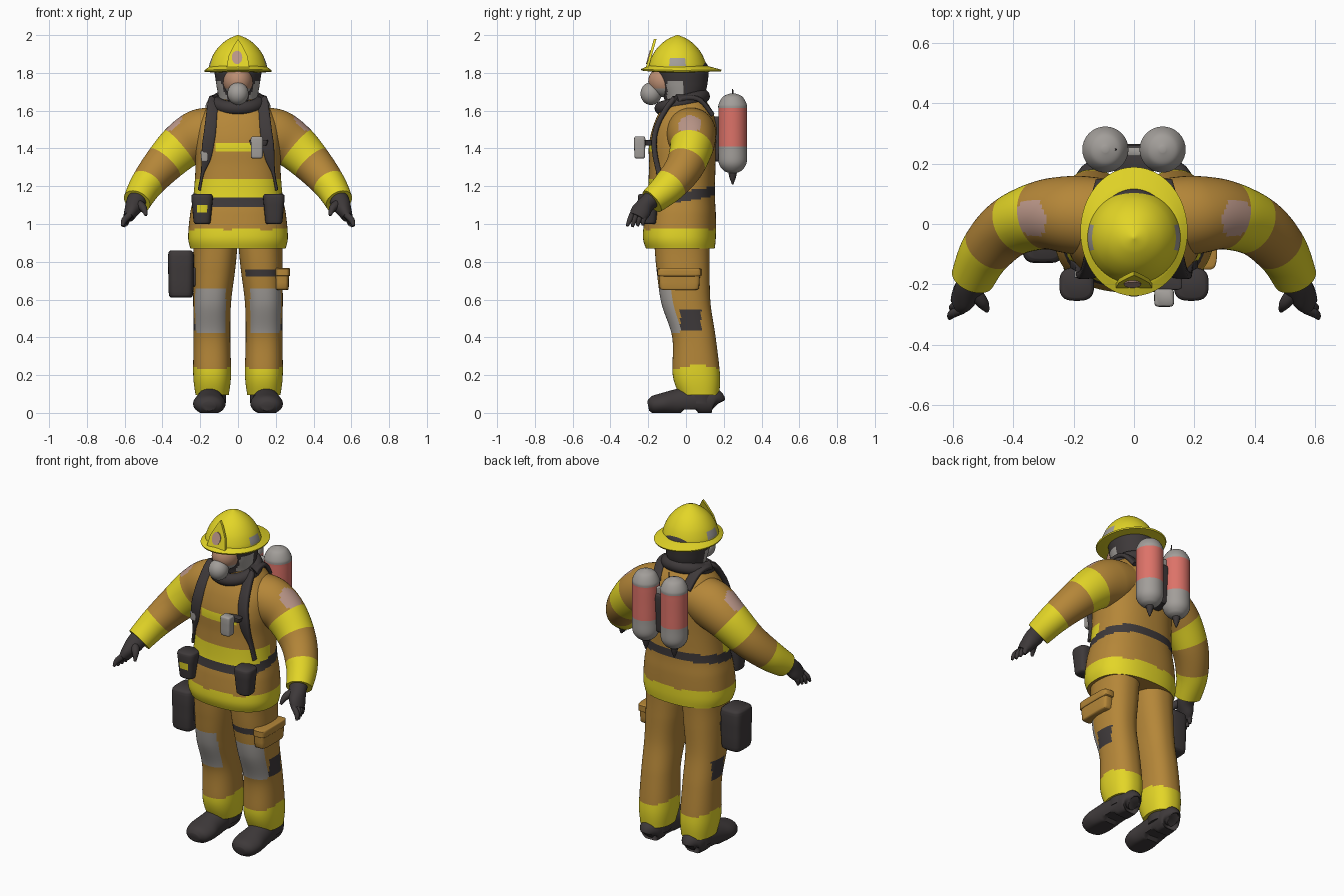
import bpy, bmesh, math
from mathutils import Vector, Matrix
from mathutils.bvhtree import BVHTree

old = bpy.data.objects.get("Cube")
if old:
    bpy.data.objects.remove(old)

COLORS = {"canvas_brown": (0.46, 0.24, 0.04), "safety_yellow": (0.77, 0.67, 0.02),
          "charcoal": (0.048, 0.041, 0.042), "grey": (0.36, 0.34, 0.32),
          "tank_red": (0.72, 0.17, 0.14), "skin": (0.50, 0.27, 0.17), "badge_pink": (0.50, 0.31, 0.25)}
MATS = {}
for name, rgb in COLORS.items():
    m = bpy.data.materials.new(name)
    m.use_nodes = True
    m.diffuse_color = (*rgb, 1)
    m.node_tree.nodes["Principled BSDF"].inputs["Base Color"].default_value = (*rgb, 1)
    MATS[name] = m
BROWN, YELLOW, DARK, GREY, RED, SKIN, PINK = COLORS


def finish(name, bm, color, rule=None, angle=45):
    """Turn a bmesh into an object, colouring faces by rule(center, ring)."""
    bmesh.ops.recalc_face_normals(bm, faces=bm.faces)
    ring = bm.faces.layers.float.get("ring")
    names = [color]
    for f in bm.faces:
        c = (rule(f.calc_center_median(), f[ring] if ring else 0) if rule else None) or color
        if c not in names:
            names.append(c)
        f.material_index = names.index(c)
    me = bpy.data.meshes.new(name)
    bm.to_mesh(me)
    bm.free()
    if ring:
        me.attributes.remove(me.attributes["ring"])
    for n in names:
        me.materials.append(MATS[n])
    me.shade_smooth()
    me.set_sharp_from_angle(angle=math.radians(angle))
    ob = bpy.data.objects.new(name, me)
    bpy.context.scene.collection.objects.link(ob)
    return ob


def spline(p, t, smooth):
    i = min(int(t), len(p) - 2)
    f = t - i
    if not smooth:
        return p[i].lerp(p[i + 1], f)
    a, b, c, d = p[max(i - 1, 0)], p[i], p[i + 1], p[min(i + 2, len(p) - 1)]
    return b + 0.5 * f * ((c - a) + f * ((2 * a - 5 * b + 4 * c - d) + f * (3 * (b - c) + d - a)))


def loft(name, rings, color, rule=None, sub=6, seg=32, power=2, ref=None, smooth=True, shape=None, s=1):
    """Skin through rings (x, y, z, ra, rb); level rings unless ref orients them to the path."""
    keys = [Vector(r) for r in rings]
    bm = bmesh.new()
    lay = bm.faces.layers.float.new("ring")
    rows, ts = [], []
    total = (len(keys) - 1) * sub
    for k in range(total + 1):
        t = k / sub
        p = spline(keys, t, smooth)
        u, v = Vector((1, 0, 0)), Vector((0, 1, 0))
        if ref:
            d = spline(keys, min(t + .05, len(keys) - 1), smooth) - spline(keys, max(t - .05, 0), smooth)
            d = Vector(d[:3])
            u = d.cross(Vector(ref)).normalized()
            v = d.cross(u).normalized()
        row = []
        for j in range(seg):
            a = math.tau * j / seg
            ca, sa = math.cos(a), math.sin(a)
            co = Vector(p[:3])
            co += u * max(p[3], .001) * math.copysign(abs(ca) ** (2 / power), ca)
            co += v * max(p[4], .001) * math.copysign(abs(sa) ** (2 / power), sa)
            if shape:
                co = shape(co)
            row.append(bm.verts.new((co.x * s, co.y, co.z)))
        rows.append(row)
        ts.append(t)
    for k in range(total):
        for j in range(seg):
            n = (j + 1) % seg
            f = bm.faces.new((rows[k][j], rows[k][n], rows[k + 1][n], rows[k + 1][j]))
            f[lay] = (ts[k] + ts[k + 1]) / 2
    for row, t in ((rows[0], 0), (rows[-1], ts[-1])):
        bm.faces.new(row)[lay] = t
    return finish(name, bm, color, rule)


def block(name, c, size, color, rule=None, taper=.85, power=5):
    """Soft upright box with rounded ends."""
    (x, y, z), (w, d, h) = c, size
    prof = [(-.5, .8), (-.46, .95), (-.38, 1), (.38, 1), (.46, .95), (.5, .8)]
    rings = [(x, y, z + k * h, w / 2 * r * (1 if k > 0 else taper), d / 2 * r * (1 if k > 0 else taper))
             for k, r in prof]
    return loft(name, rings, color, rule, sub=3, power=power, smooth=False)


def ball(name, c, size, color, rule=None):
    bm = bmesh.new()
    bmesh.ops.create_uvsphere(bm, u_segments=32, v_segments=20, radius=1,
                              matrix=Matrix.Translation(c) @ Matrix.Diagonal((*size, 1)))
    return finish(name, bm, color, rule)


def plate(name, pts, y0, y1, color, lean=0):
    """Flat outline in x, z, given thickness in y."""
    bm = bmesh.new()
    z0 = pts[0][1]
    f = bm.faces.new([bm.verts.new((x, y0 + lean * (z - z0), z)) for x, z in pts])
    ext = bmesh.ops.extrude_face_region(bm, geom=[f])["geom"]
    bmesh.ops.translate(bm, vec=(0, y1 - y0, 0), verts=[g for g in ext if isinstance(g, bmesh.types.BMVert)])
    return finish(name, bm, color, angle=30)


# Jacket with reflective bands, belt and front split
def jacket_rule(c, t):
    belt = 1.123 + .167 * c.y
    if c.z < .975 + .006 * math.sin(c.x * 30):
        return BROWN if abs(c.x) < .008 and c.y < 0 else YELLOW
    if belt < c.z < belt + .05:
        return DARK
    if c.y < -.03 and 1.13 < c.z < 1.235:
        return YELLOW
    if c.y < -.1 and 1.38 < c.z < 1.425 and abs(c.x) < .12:
        return YELLOW


jacket = loft("jacket", [(0, -.03, .87, .252, .182), (0, -.035, .93, .264, .193), (0, -.03, 1.05, .254, .188),
                         (0, -.025, 1.15, .236, .178), (0, -.02, 1.3, .225, .176), (0, -.018, 1.42, .228, .178),
                         (0, -.005, 1.52, .22, .168), (0, 0, 1.6, .175, .138), (0, 0, 1.66, .12, .1)],
              BROWN, jacket_rule, sub=12, seg=80, power=2.4)
tree = BVHTree.FromPolygons([v.co for v in jacket.data.vertices], [p.vertices for p in jacket.data.polygons])


def front(x, z, off=0):
    hit = tree.ray_cast(Vector((x, -1, z)), Vector((0, 1, 0)))[0]
    return (hit.y if hit else -.1) - off


def arm_rule(c, t):
    if 2.05 < t < 2.8 or t > 3.85:
        return YELLOW
    if (Vector((abs(c.x), c.y, c.z)) - Vector((.34, .02, 1.53))).length < .065:
        return PINK


def leg_rule(c, t):
    x = abs(c.x)
    if c.z < .245 + .01 * math.sin(c.y * 25):
        return YELLOW
    if .42 < c.z < .66 and .065 < x < .225 and c.y < -.03:
        return GREY
    if .44 < c.z < .55 and x > .19 and -.03 < c.y < .08:
        return DARK
    if .72 < c.z < .76 and c.x > .04 and c.y < -.02:
        return DARK


def sole(co):
    floor = .018 if -.02 < co.y < .06 else 0
    return Vector((co.x, co.y, max(co.z, floor)))


# Limbs, gloves, boots, tanks and straps, each built for both sides
for s, side in ((1, "left"), (-1, "right")):
    loft(side + "_sleeve", [(.1, .02, 1.5, .12, .13), (.2, .03, 1.47, .138, .13), (.3, .03, 1.41, .124, .115),
                            (.41, -.01, 1.3, .103, .1), (.49, -.09, 1.2, .086, .088), (.535, -.18, 1.12, .074, .07)],
         BROWN, arm_rule, sub=14, seg=48, ref=(0, 1, 0), s=s)
    loft(side + "_trouser_leg", [(.137, .07, .095, .088, .105), (.137, .055, .2, .1, .125), (.138, .042, .4, .097, .115),
                                 (.137, 0, .58, .1, .13), (.126, -.015, .75, .11, .14), (.12, -.02, .86, .115, .145),
                                 (.12, -.02, .95, .12, .15)], BROWN, leg_rule, sub=16, seg=64, power=2.3, s=s)
    loft(side + "_boot", [(.14, .165, .045, .03, .04), (.14, .145, .06, .062, .07), (.145, .05, .065, .068, .08),
                          (.15, -.05, .055, .076, .07), (.152, -.12, .048, .086, .058), (.154, -.175, .04, .07, .048),
                          (.154, -.2, .035, .035, .025)], DARK, ref=(0, 0, 1), shape=sole, s=s)
    loft(side + "_boot_shaft", [(.14, .075, .05, .075, .085), (.137, .075, .17, .078, .085)], DARK, s=s)
    # Glove
    loft(side + "_palm", [(.525, -.16, 1.15, .05, .05), (.545, -.21, 1.105, .05, .045), (.565, -.24, 1.065, .038, .052),
                          (.58, -.258, 1.035, .028, .045)], DARK, ref=(0, 1, 0), s=s)
    for i in range(4):
        y = -.29 + .024 * i
        tip = (.612 - .007 * i, y - .022 + .004 * i, .985 + .004 * abs(i - 1), .007, .007)
        loft(side + "_finger_%d" % (i + 1), [(.572, y + .005, 1.05, .017, .015), (.602 - .005 * i, y - .008, 1.02, .016, .014), tip],
             DARK, seg=12, ref=(0, 1, 0), s=s)
    loft(side + "_thumb", [(.535, -.22, 1.11, .025, .025), (.502, -.262, 1.085, .02, .02), (.487, -.288, 1.045, .007, .007)],
         DARK, seg=12, ref=(0, 1, 0), s=s)
    # Air tank with red band and valve
    tx, ty = .095, .247
    loft(side + "_air_tank", [(tx, ty, z, r, r) for z, r in ((1.27, .02), (1.285, .05), (1.325, .074), (1.4, .076),
         (1.5, .076), (1.6, .076), (1.635, .074), (1.675, .05), (1.692, .01))], GREY,
         lambda c, t: RED if 1.41 < c.z < 1.615 else None, sub=8, s=s)
    loft(side + "_tank_valve", [(tx, ty, 1.21, .004, .004), (tx, ty, 1.25, .018, .018), (tx, ty, 1.29, .026, .026)],
         DARK, seg=12, s=s)
    # Harness strap over the shoulder, narrowing to the belt
    path = [(.1, .14, 1.58, .028, .012), (.12, .06, 1.665, .028, .012), (.13, -.06, 1.655, .028, .014)]
    path += [(x, front(x, z, .008), z, w, .014) for x, z, w in ((.14, 1.57, .03), (.148, 1.49, .032), (.158, 1.42, .032),
             (.168, 1.35, .026), (.188, 1.27, .009), (.205, 1.18, .008))]
    loft(side + "_harness_strap", path, DARK, seg=16, power=4, ref=(0, 1, .4), s=s)
    block(side + "_belt_pouch", (.19 * s, -.2, 1.08), (.115, .11, .16), DARK,
          (lambda c, t: YELLOW if s < 0 and c.y < -.22 and 1.07 < c.z < 1.11 and abs(c.x + .19) < .03 else None), .8, 3)

# Harness details
block("harness_buckle", (-.178, front(.178, 1.36, .022), 1.36), (.04, .025, .055), GREY)
block("radio", (.1, -.245, 1.405), (.066, .06, .115), GREY, taper=.95)
block("radio_clip", (.11, front(.1, 1.43, .01), 1.43), (.1, .05, .03), DARK)
block("tank_bracket", (0, .2, 1.45), (.13, .13, .24), DARK)
block("tank_bridge", (0, .24, 1.58), (.1, .03, .05), GREY)
loft("tank_needle", [(-.06, .247, 1.67, .004, .004), (-.06, .247, 1.715, .003, .003)], DARK, seg=8)

# Leg pockets and bag
block("thigh_pocket", (.233, -.035, .705), (.075, .22, .11), BROWN, taper=.95)
block("thigh_pocket_flap", (.236, -.035, .745), (.08, .232, .045), BROWN, taper=1)
block("hip_bag", (-.302, -.05, .735), (.138, .16, .25), DARK,
      lambda c, t: GREY if c.y < -.1 and .69 < c.z < .73 and c.x < -.33 else None, .95, 4)
block("hip_bag_strap", (-.23, -.04, .72), (.06, .1, .1), DARK)


# Hood, breathing mask and collar
def hood_rule(c, t):
    if 1.66 < c.z < 1.76 and -.1 < c.y < -.015 and abs(c.x) > .06:
        return GREY


loft("hood", [(0, 0, 1.58, .1, .1), (0, -.01, 1.66, .102, .105), (0, -.015, 1.74, .115, .128), (0, -.02, 1.83, .125, .138),
              (0, -.03, 1.88, .1, .11)], DARK, hood_rule, sub=10, seg=64)
ball("face_visor", (0, -.105, 1.755), (.078, .095, .085), SKIN, lambda c, t: GREY if c.z < 1.712 else None)
ball("mask_nose", (0, -.185, 1.69), (.056, .056, .06), GREY)
bpy.ops.mesh.primitive_torus_add(major_radius=.115, minor_radius=.036, major_segments=48, minor_segments=16,
                                 location=(0, -.02, 1.645), rotation=(.28, 0, 0))
collar = bpy.context.object
collar.name = "collar"
collar.data.materials.append(MATS[DARK])
bpy.ops.object.shade_smooth_by_angle()

# Helmet: dome, drooping brim, front shield and badge
loft("helmet_dome", [(0, -.045, z, r, r) for z, r in ((1.81, .157), (1.85, .15), (1.9, .129), (1.945, .095),
     (1.98, .05), (2.0, .004))], YELLOW,
     lambda c, t: GREY if 1.835 < c.z < 1.88 and -.085 < c.y < 0 and abs(c.x) > .1 else None, sub=10, seg=64)
loft("helmet_brim", [(0, -.04, 1.805, .13, .13), (0, -.025, 1.812, .176, .21), (0, -.025, 1.82, .178, .214),
                     (0, -.045, 1.84, .148, .15)], YELLOW, sub=3, seg=48, smooth=False,
     shape=lambda v: v + Vector((0, 0, -.2 * v.x * v.x - .1 * max(v.y, 0) ** 2)))
plate("helmet_shield", [(-.06, 1.83), (.06, 1.83), (.05, 1.89), (.022, 1.945), (0, 1.98), (-.022, 1.945), (-.05, 1.89)],
      -.212, -.198, YELLOW, lean=.28)
plate("helmet_badge", [(-.005 + .028 * math.cos(a * math.tau / 16), 1.882 + .036 * math.sin(a * math.tau / 16))
                       for a in range(16)], -.202, -.195, PINK, lean=.28)
